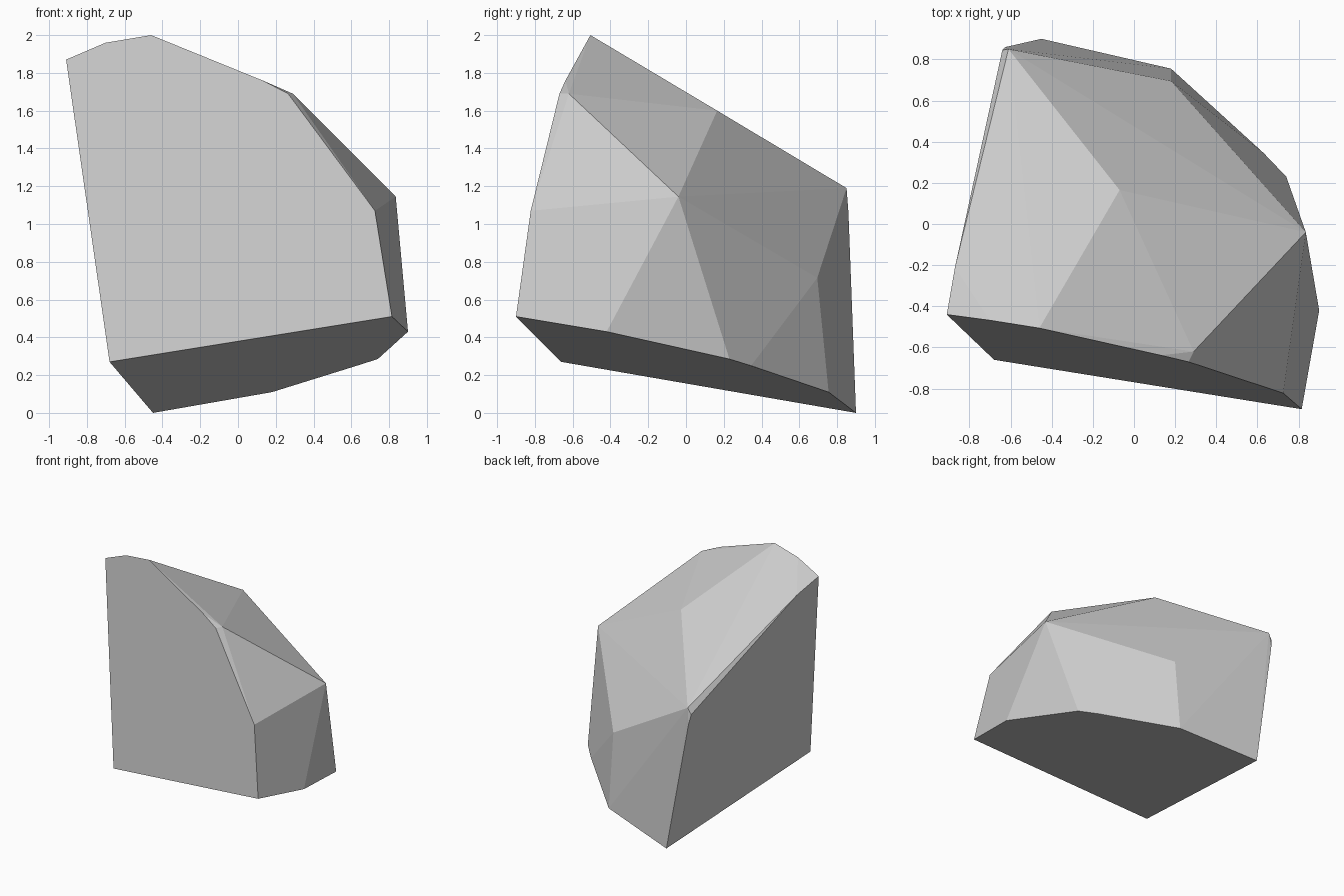
import bpy
import bmesh
from math import radians
from mathutils import Vector

default_cube = bpy.data.objects.get("Cube")
if default_cube:
    bpy.data.objects.remove(default_cube, do_unlink=True)


def make_material(name, color):
    material = bpy.data.materials.new(name)
    material.use_nodes = True
    material.diffuse_color = color
    shader = material.node_tree.nodes["Principled BSDF"]
    shader.inputs["Base Color"].default_value = color
    return material


def make_hull(name, corners, material):
    """Wrap a faceted convex solid around the corners."""
    bm = bmesh.new()
    for corner in corners:
        bm.verts.new(Vector(corner))
    hull = bmesh.ops.convex_hull(bm, input=bm.verts[:])
    # Drop any corners left inside the solid
    loose = [v for v in bm.verts if not v.link_faces]
    bmesh.ops.delete(bm, geom=loose, context="VERTS")
    # Merge nearly coplanar triangles into the broad cut planes
    bmesh.ops.dissolve_limit(bm, angle_limit=radians(1.5),
                             verts=bm.verts[:], edges=bm.edges[:])
    bmesh.ops.recalc_face_normals(bm, faces=bm.faces[:])
    mesh = bpy.data.meshes.new(name)
    bm.to_mesh(mesh)
    bm.free()
    mesh.materials.append(material)
    rock = bpy.data.objects.new(name, mesh)
    bpy.context.scene.collection.objects.link(rock)
    return rock


# Slanted underside
underside = [
    (-.68, -.66, .27), (.815, -.9, .51), (.9, -.42, .43),
    (.74, .23, .285), (.63, .345, .25), (.18, .755, .11), (-.45, .9, 0),
]
# Rim of the flat front face
front_rim = [
    (.725, -.822, 1.07), (.265, -.67, 1.69), (.13, -.638, 1.76),
    (-.46, -.506, 2), (-.7, -.468, 1.96), (-.91, -.44, 1.87),
]
# Ridge corners across the top, side and back
ridges = [
    (.29, -.62, 1.69), (.835, -.04, 1.145), (.18, .695, .715),
    (-.07, .165, 1.6), (-.87, -.21, 1.79),
    (-.61, .85, 1.19), (-.64, .845, 1.14), (-.625, .86, 1.06),
]

stone = make_material("stone_grey", (.6, .6, .6, 1))
make_hull("rock", underside + front_rim + ridges, stone)
